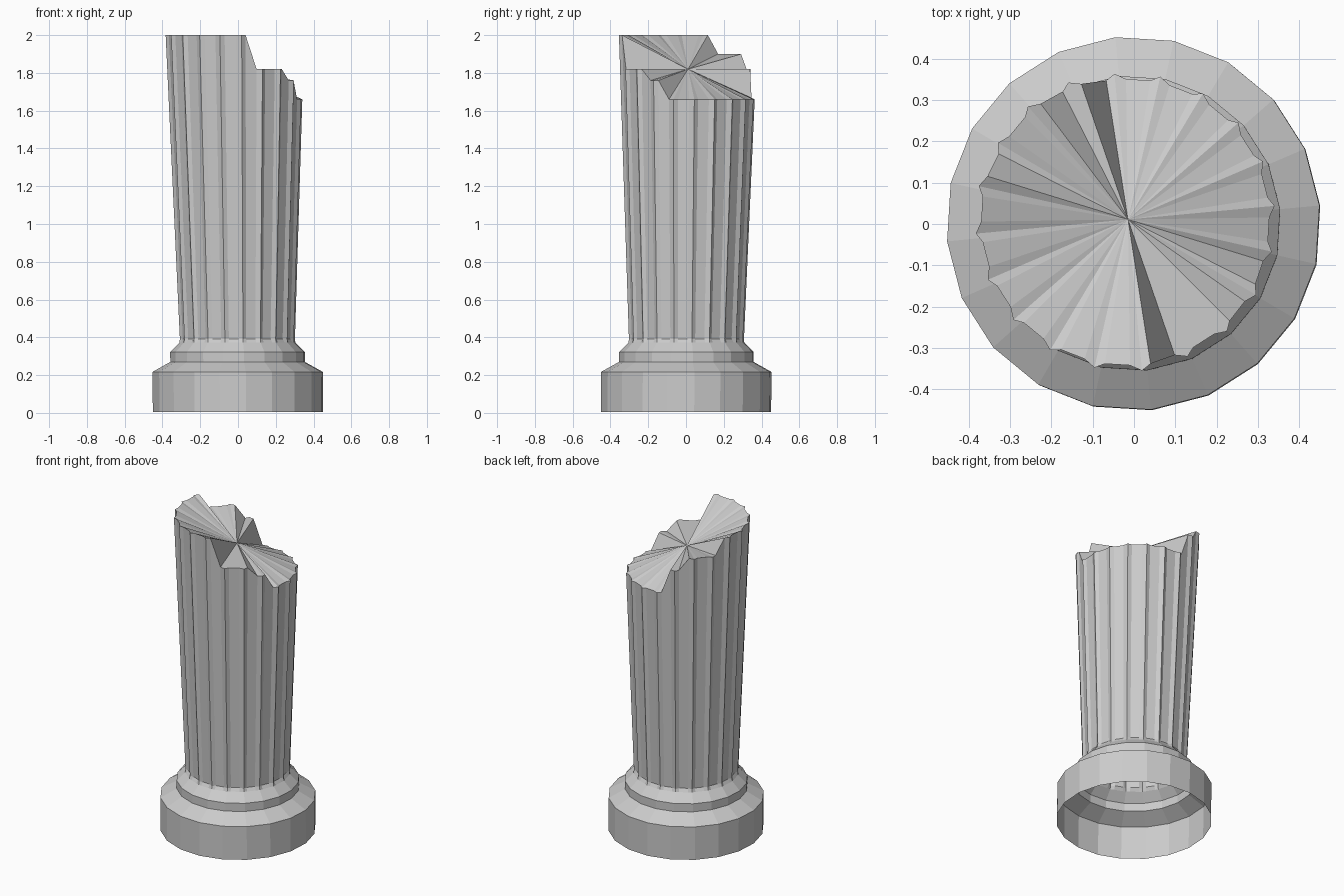
import bpy, bmesh, math

if "Cube" in bpy.data.objects:
    bpy.data.objects.remove(bpy.data.objects["Cube"])

FLUTES = 20
OFFSET = 5.5          # degrees, first ridge
HALF = math.radians(9)


def lean(x, y, z):
    # the whole column leans very slightly
    return (x - 0.008 * z, y + 0.006 * z, z)


def polar(r, deg, z):
    a = math.radians(deg)
    return lean(r * math.cos(a), r * math.sin(a), z)


def chord(r, f):
    # radius on a flat 20-gon side at fraction f
    return r * math.cos(HALF) / math.cos((f - 0.5) * 2 * HALF)


def build(name, rings, centre=None):
    bm = bmesh.new()
    loops = [[bm.verts.new(p) for p in ring] for ring in rings]
    n = len(loops[0])
    for lo, hi in zip(loops, loops[1:]):
        for i in range(n):
            j = (i + 1) % n
            bm.faces.new((lo[i], lo[j], hi[j], hi[i]))
    if centre:
        c = bm.verts.new(centre)
        top = loops[-1]
        for i in range(n):
            bm.faces.new((top[i], top[(i + 1) % n], c))
    me = bpy.data.meshes.new(name)
    bm.to_mesh(me)
    bm.free()
    ob = bpy.data.objects.new(name, me)
    bpy.context.collection.objects.link(ob)
    return ob


# Stepped plinth, open underneath
profile = [(0.453, 0.005), (0.453, 0.217), (0.358, 0.27), (0.358, 0.322), (0.308, 0.372)]
build("column_base", [[polar(r, OFFSET + 18 * k, z) for k in range(FLUTES)]
                      for r, z in profile])

# Fluted shaft: each flute is a ridge plus two valley points
heights = [1.66] * 6 + [1.82] + [1.9] * 2 + [2.0] * 7 + [1.82] * 2 + [1.76, 1.66]
foot, start, top = [], [], []
for k in range(FLUTES):
    for f, depth, owner in ((0, 0, k), (0.2, 0.011, k), (0.75, 0.011, k + 1)):
        deg = OFFSET + 18 * (k + f)
        foot.append(polar(chord(0.308, f), deg, 0.372))
        start.append(polar(chord(0.306, f) - depth, deg, 0.392))
        # broken top steps between the two valley points of a flute
        z = heights[owner % FLUTES]
        r = 0.306 + 0.039 * (z - 0.392)
        top.append(polar(chord(r, f) - depth, deg, z))
build("broken_fluted_shaft", [foot, start, top], lean(0, 0, 1.82))
